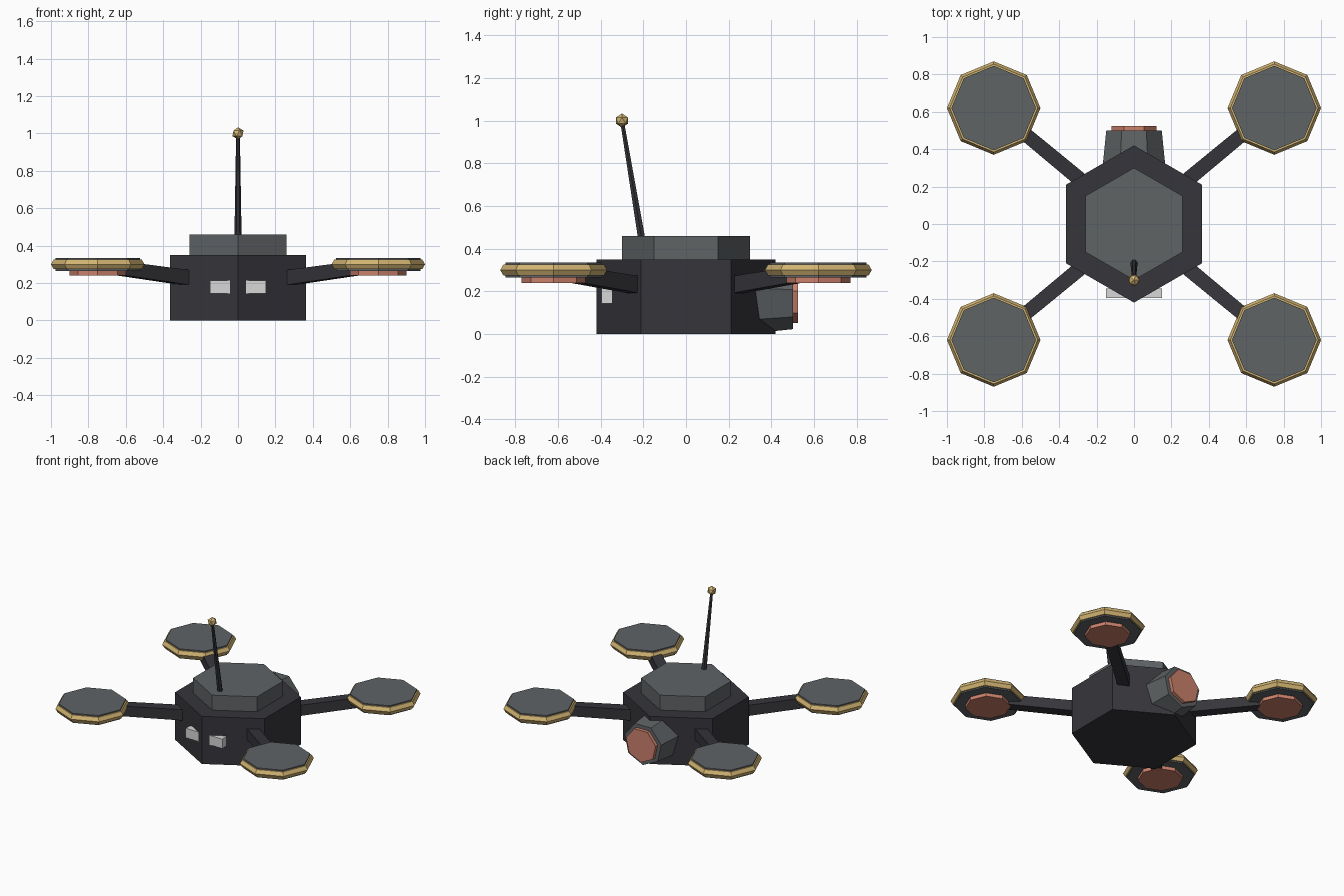
import bpy
import bmesh
from math import pi, sin, cos, sqrt
from mathutils import Vector, Matrix

if "Cube" in bpy.data.objects:
    bpy.data.objects.remove(bpy.data.objects["Cube"], do_unlink=True)


def material(name, r, g, b):
    m = bpy.data.materials.new(name)
    m.use_nodes = True
    m.diffuse_color = (r, g, b, 1)
    m.node_tree.nodes["Principled BSDF"].inputs["Base Color"].default_value = (r, g, b, 1)
    return m


charcoal = material("charcoal", 0.037, 0.036, 0.044)
grey = material("grey", 0.115, 0.125, 0.13)
gold = material("gold", 0.65, 0.46, 0.17)
copper = material("copper", 0.6, 0.22, 0.15)
pale = material("pale_grey", 0.68, 0.68, 0.68)


def finish(name, bm, mat):
    bmesh.ops.recalc_face_normals(bm, faces=bm.faces)
    mesh = bpy.data.meshes.new(name)
    bm.to_mesh(mesh)
    bm.free()
    mesh.materials.append(mat)
    obj = bpy.data.objects.new(name, mesh)
    bpy.context.collection.objects.link(obj)
    return obj


def frustum(name, start, end, r0, r1, sides, mat, turn=0.0):
    """Flat-sided prism or cone between two points; turn sets the first corner."""
    a, b = Vector(start), Vector(end)
    axis = (b - a).normalized()
    up = Vector((0, 1, 0)) if abs(axis.z) > 0.999 else Vector((0, 0, 1))
    u = up.cross(axis).normalized()
    v = axis.cross(u)
    bm = bmesh.new()
    rings = []
    for centre, r in ((a, r0), (b, r1)):
        angles = [turn + 2 * pi * i / sides for i in range(sides)]
        rings.append([bm.verts.new(centre + r * (cos(t) * u + sin(t) * v)) for t in angles])
    low, high = rings
    for i in range(sides):
        j = (i + 1) % sides
        bm.faces.new((low[i], low[j], high[j], high[i]))
    bm.faces.new(low[::-1])
    bm.faces.new(high)
    return finish(name, bm, mat)


# Hexagonal body and raised lid
frustum("body", (0, 0, 0), (0, 0, 0.35), 0.42, 0.42, 6, charcoal, pi / 2)
frustum("lid", (0, 0, 0.35), (0, 0, 0.46), 0.30, 0.30, 6, grey, pi / 2)

# Four arms, each with a rotor disc, a rim and a lower pad
for end, sy in (("front", -1), ("back", 1)):
    for side, sx in (("left", 1), ("right", -1)):
        tag = f"{end}_{side}"
        x, y = 0.75 * sx, 0.62 * sy
        frustum("arm_" + tag, (0.2 * sx, 0.165 * sy, 0.218), (x, y, 0.295),
                0.04 * sqrt(2), 0.036 * sqrt(2), 4, charcoal, pi / 4)
        frustum("rotor_disc_" + tag, (x, y, 0.265), (x, y, 0.335), 0.226, 0.226, 8, grey)
        frustum("rotor_pad_" + tag, (x, y, 0.24), (x, y, 0.27), 0.15, 0.15, 8, copper)
        bpy.ops.mesh.primitive_torus_add(location=(x, y, 0.3), major_segments=8,
                                         minor_segments=6, major_radius=0.22,
                                         minor_radius=0.03)
        rim = bpy.context.object
        rim.name = "rotor_rim_" + tag
        rim.data.materials.append(gold)

# Front lamps
for side, sx in (("left", 1), ("right", -1)):
    bm = bmesh.new()
    place = Matrix.Translation((0.095 * sx, -0.37, 0.178))
    bmesh.ops.create_cube(bm, size=1, matrix=place @ Matrix.Diagonal((0.108, 0.05, 0.07, 1)))
    finish("lamp_" + side, bm, pale)

# Rear thruster with its copper outlet
frustum("thruster", (0, 0.28, 0.175), (0, 0.5, 0.175), 0.175, 0.152, 7, grey, -pi / 2)
frustum("thruster_outlet", (0, 0.48, 0.175), (0, 0.525, 0.175), 0.123, 0.123, 7, copper, -pi / 2)

# Leaning antenna and its tip
frustum("antenna", (0, -0.2, 0.4), (0, -0.3, 1.0), 0.02, 0.01, 6, charcoal)
bm = bmesh.new()
bmesh.ops.create_icosphere(bm, subdivisions=1, radius=0.033,
                           matrix=Matrix.Translation((0, -0.3, 1.0)))
finish("antenna_tip", bm, gold)
